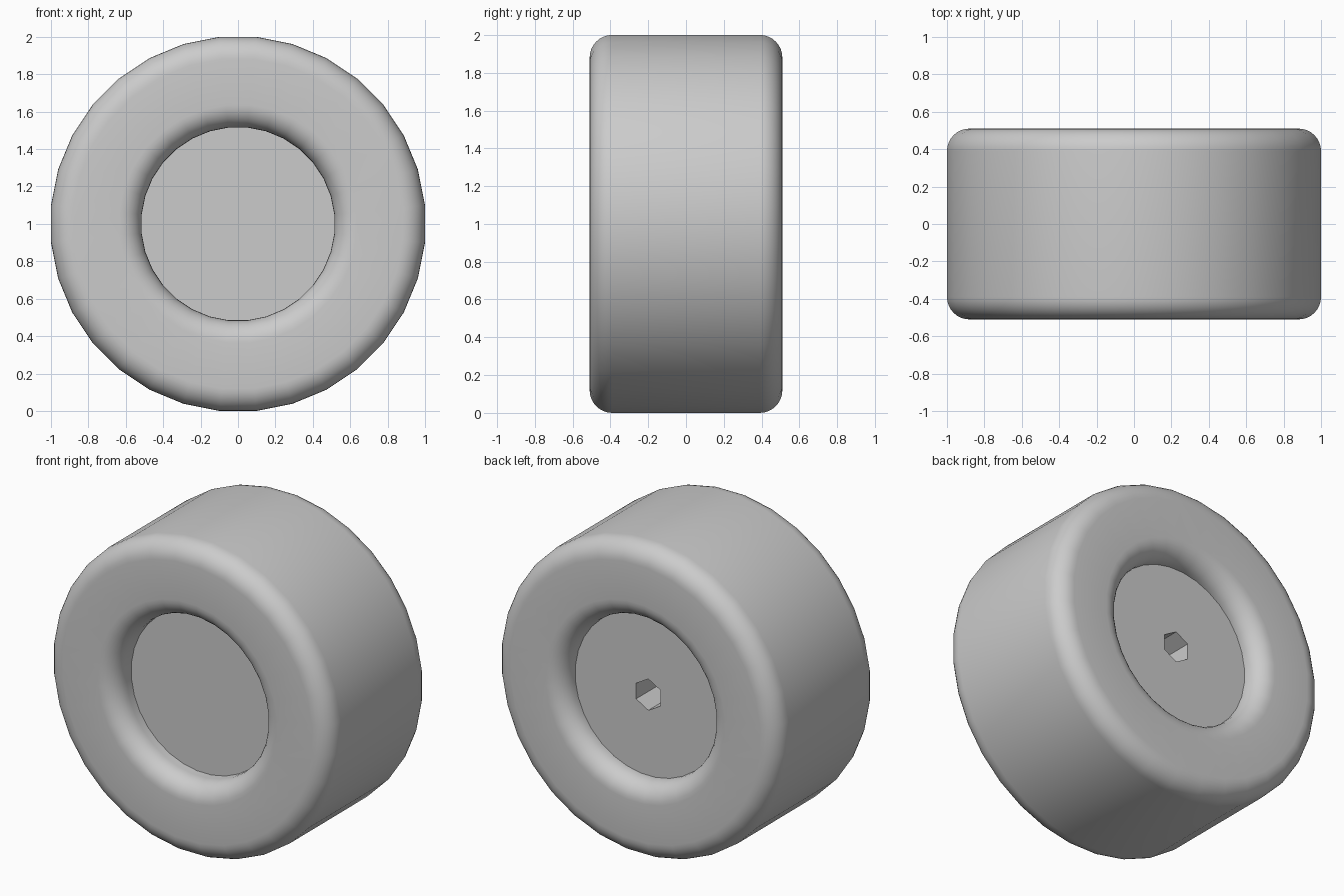
import bpy, bmesh, math

if "Cube" in bpy.data.objects:
    bpy.data.objects.remove(bpy.data.objects["Cube"])

SIDES = 32
FLAT = math.cos(math.pi / SIDES)   # flats, not corners, touch the outer size
OUTER, BORE = 1.0, 0.515
HALF, ROUND = 0.51, 0.12           # half width and edge rounding
FRONT, BACK = -0.34, 0.38          # hub faces
SOCKET_R, SOCKET_DEPTH = 0.1, 0.45

grey = bpy.data.materials.new("plain grey")
grey.use_nodes = True
grey.diffuse_color = (0.6, 0.6, 0.6, 1)
grey.node_tree.nodes["Principled BSDF"].inputs["Base Color"].default_value = (0.6, 0.6, 0.6, 1)


def ring(bm, radius, y, sides=SIDES):
    """Circle of vertices around the wheel axle."""
    step = 2 * math.pi / sides
    return [bm.verts.new((radius * math.cos((i + 0.5) * step), y,
                          1 + radius * math.sin((i + 0.5) * step)))
            for i in range(sides)]


def bridge(bm, a, b):
    n = len(a)
    for i in range(n):
        j = (i + 1) % n
        bm.faces.new((a[i], a[j], b[j], b[i]))


def finish(bm, name):
    bmesh.ops.recalc_face_normals(bm, faces=bm.faces[:])
    mesh = bpy.data.meshes.new(name)
    bm.to_mesh(mesh)
    bm.free()
    mesh.materials.append(grey)
    obj = bpy.data.objects.new(name, mesh)
    bpy.context.collection.objects.link(obj)
    bpy.ops.object.select_all(action='DESELECT')
    obj.select_set(True)
    bpy.context.view_layer.objects.active = obj
    bpy.ops.object.shade_smooth_by_angle(angle=math.radians(30))


# Tyre: rounded rectangle turned around the axle
profile = []
corners = [(OUTER - ROUND, HALF - ROUND, 0), (BORE + ROUND, HALF - ROUND, 90),
           (BORE + ROUND, ROUND - HALF, 180), (OUTER - ROUND, ROUND - HALF, 270)]
for r, y, start in corners:
    for k in range(9):
        a = math.radians(start + 90 * k / 8)
        profile.append((r + ROUND * math.cos(a), y + ROUND * math.sin(a)))
bm = bmesh.new()
rings = [ring(bm, r / FLAT, y) for r, y in profile]
for a, b in zip(rings, rings[1:] + rings[:1]):
    bridge(bm, a, b)
finish(bm, "tyre")

# Hub: plain front disc, back disc with a six-sided axle socket
bm = bmesh.new()
front = ring(bm, BORE / FLAT, FRONT)
back = ring(bm, BORE / FLAT, BACK)
bridge(bm, front, back)
bm.faces.new(front)
mouth = ring(bm, SOCKET_R, BACK, 6)
floor = ring(bm, SOCKET_R, BACK - SOCKET_DEPTH, 6)
bridge(bm, mouth, floor)
bm.faces.new(floor)
rim = set(back) | set(mouth)
edges = [e for e in bm.edges if all(v in rim for v in e.verts)]
bmesh.ops.triangle_fill(bm, edges=edges, use_beauty=True)
finish(bm, "hub")
